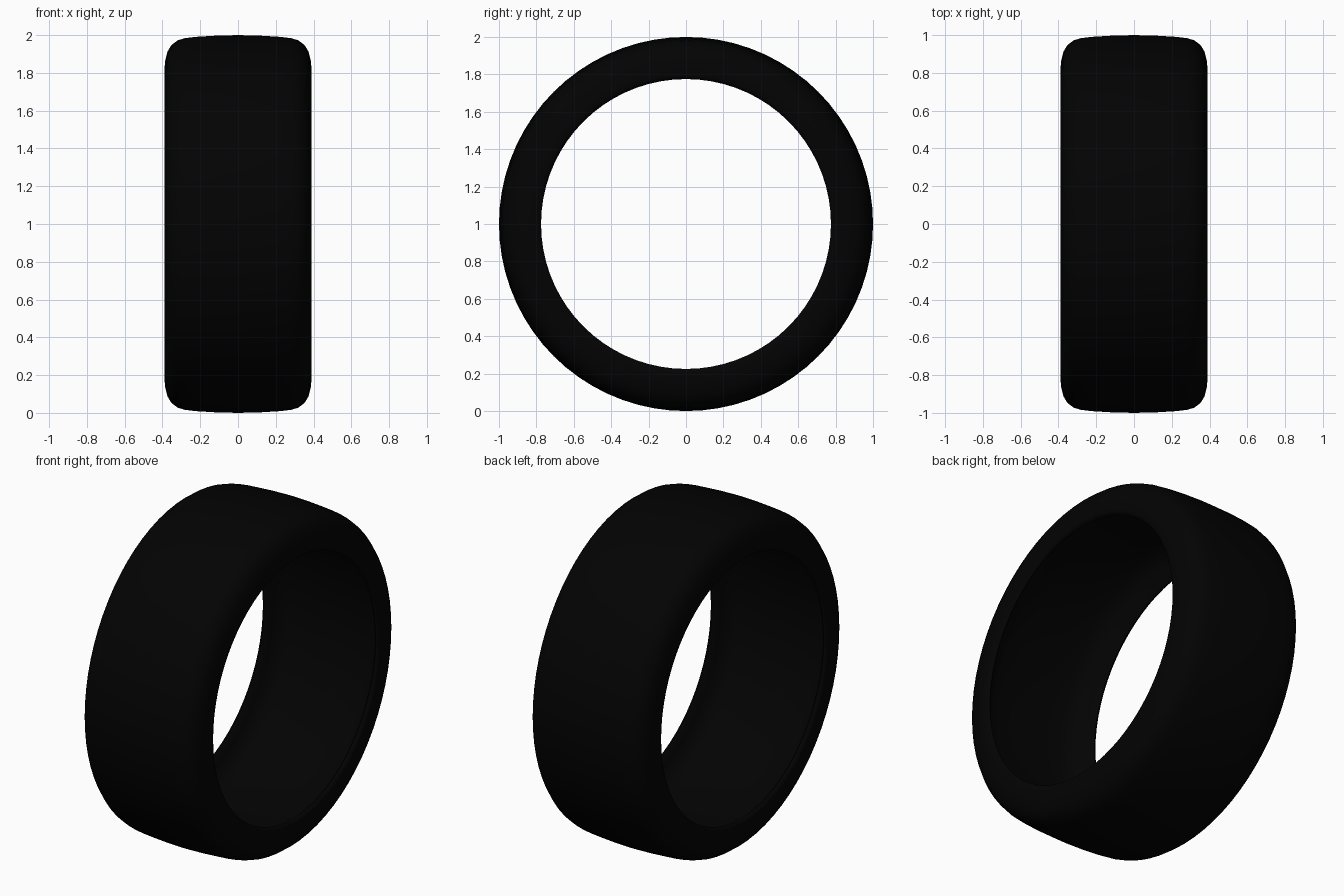
import bpy
import bmesh
import math
from mathutils import Matrix, Vector

cube = bpy.data.objects.get("Cube")
if cube:
    bpy.data.objects.remove(cube, do_unlink=True)

# Black rubber
rubber = bpy.data.materials.new("black_rubber")
rubber.use_nodes = True
colour = (0.0008, 0.0008, 0.0008, 1)
rubber.diffuse_color = colour
rubber.node_tree.nodes["Principled BSDF"].inputs["Base Color"].default_value = colour

SEGMENTS = 72

# Half cross-section as (across, radius): tread, shoulder, sidewall, bead, inner lining
half = [(0, 1), (0.12, 0.997), (0.22, 0.991), (0.28, 0.984), (0.32, 0.972),
        (0.352, 0.948), (0.373, 0.913), (0.385, 0.868), (0.389, 0.825),
        (0.388, 0.795), (0.382, 0.781), (0.37, 0.775), (0.358, 0.785),
        (0.345, 0.82), (0.325, 0.86), (0.29, 0.89), (0.23, 0.907), (0.12, 0.914), (0, 0.916)]
mirrored = [(-x, r) for x, r in reversed(half[1:-1])]
profile = half + mirrored

# Tyre: sweep the closed section around the axle
bm = bmesh.new()
rings = []
for i in range(SEGMENTS):
    turn = Matrix.Rotation(math.tau * i / SEGMENTS, 3, 'X')
    rings.append([bm.verts.new(turn @ Vector((x, 0, r)) + Vector((0, 0, 1)))
                  for x, r in profile])
for i, ring in enumerate(rings):
    after = rings[(i + 1) % SEGMENTS]
    for j in range(len(profile)):
        k = (j + 1) % len(profile)
        bm.faces.new((ring[j], ring[k], after[k], after[j]))
bmesh.ops.recalc_face_normals(bm, faces=bm.faces)

mesh = bpy.data.meshes.new("tyre")
bm.to_mesh(mesh)
bm.free()
mesh.materials.append(rubber)
tyre = bpy.data.objects.new("tyre", mesh)
bpy.context.collection.objects.link(tyre)

# Smooth rubber surface
bpy.context.view_layer.objects.active = tyre
tyre.select_set(True)
bpy.ops.object.shade_smooth_by_angle(angle=math.radians(50))
